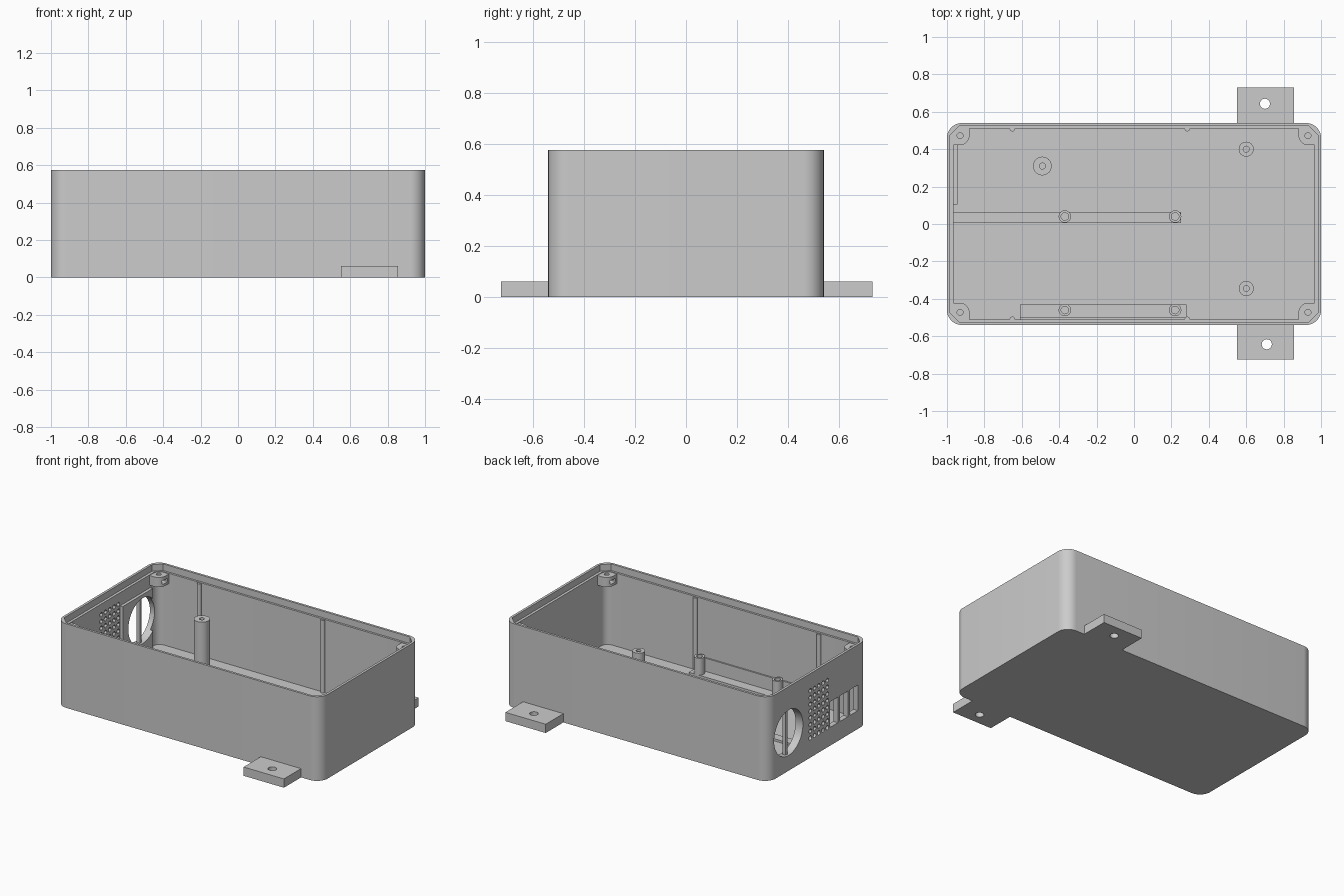
import bpy, bmesh, math
from mathutils import Matrix

if "Cube" in bpy.data.objects:
    bpy.data.objects.remove(bpy.data.objects["Cube"], do_unlink=True)

SHADE = (0.6, 0.6, 0.6, 1)
grey = bpy.data.materials.new("light_grey")
grey.use_nodes = True
grey.diffuse_color = SHADE
grey.node_tree.nodes["Principled BSDF"].inputs["Base Color"].default_value = SHADE

HX, HY, H = 1.0, 0.54, 0.575        # outer half sizes and height
IX, IY, FLOOR = 0.965, 0.51, 0.03   # cavity half sizes and floor
LIP = 0.53                          # bottom of the lid step


def finish(name, bm):
    bmesh.ops.recalc_face_normals(bm, faces=bm.faces)
    mesh = bpy.data.meshes.new(name)
    bm.to_mesh(mesh)
    bm.free()
    mesh.materials.append(grey)
    ob = bpy.data.objects.new(name, mesh)
    bpy.context.collection.objects.link(ob)
    return ob


def box(name, x0, x1, y0, y1, z0, z1):
    bm = bmesh.new()
    m = Matrix.Translation(((x0 + x1) / 2, (y0 + y1) / 2, (z0 + z1) / 2))
    bmesh.ops.create_cube(bm, size=1, matrix=m @ Matrix.Diagonal((x1 - x0, y1 - y0, z1 - z0, 1)))
    return finish(name, bm)


def add_rod(bm, centre, r, length, axis="Z", sides=32):
    m = Matrix.Translation(centre)
    if axis == "X":
        m = m @ Matrix.Rotation(math.pi / 2, 4, "Y")
    bmesh.ops.create_cone(bm, cap_ends=True, segments=sides, radius1=r, radius2=r, depth=length, matrix=m)


def rod(name, x, y, z0, z1, r, sides=32):
    bm = bmesh.new()
    add_rod(bm, (x, y, (z0 + z1) / 2), r, z1 - z0, sides=sides)
    return finish(name, bm)


def prism(name, points, z0, z1):
    bm = bmesh.new()
    low = [bm.verts.new((x, y, z0)) for x, y in points]
    high = [bm.verts.new((x, y, z1)) for x, y in points]
    bm.faces.new(low[::-1])
    bm.faces.new(high)
    for i in range(len(points)):
        bm.faces.new((low[i - 1], low[i], high[i], high[i - 1]))
    return finish(name, bm)


def rounded(hx, hy, r, steps):
    pts = []
    for q, (sx, sy) in enumerate([(1, 1), (-1, 1), (-1, -1), (1, -1)]):
        for i in range(steps + 1):
            a = (q + i / steps) * math.pi / 2
            pts.append((sx * (hx - r) + r * math.cos(a), sy * (hy - r) + r * math.sin(a)))
    return pts


def cut(ob, tool):
    mod = ob.modifiers.new("cut", "BOOLEAN")
    mod.operation, mod.object, mod.solver = "DIFFERENCE", tool, "EXACT"
    bpy.context.view_layer.update()
    graph = bpy.context.evaluated_depsgraph_get()
    mesh = bpy.data.meshes.new_from_object(ob.evaluated_get(graph))
    ob.modifiers.clear()
    ob.data = mesh
    bpy.data.objects.remove(tool, do_unlink=True)


# Case shell with a stepped rim
case = prism("case", rounded(HX, HY, 0.08, 10), 0, H)
cut(case, prism("cavity", rounded(IX, IY, 0.05, 6), FLOOR, H + 0.1))
cut(case, prism("lip_step", rounded(0.983, 0.524, 0.05, 1), LIP, H + 0.2))

# Thickened pad around the round opening
pad = box("opening_pad", -0.97, -0.945, 0.105, 0.43, 0.02, 0.44)

# Round opening through wall and pad
for part in (case, pad):
    bm = bmesh.new()
    add_rod(bm, (-1, 0.32, 0.26), 0.155, 0.2, "X", 48)
    cut(part, finish("round_opening", bm))

# Vent grid
bm = bmesh.new()
for col in range(5):
    for row in range(8):
        add_rod(bm, (-1, 0.085 - col * 0.046, 0.135 + row * 0.046), 0.015, 0.2, "X", 12)
cut(case, finish("vents", bm))

# Port windows
for i in range(3):
    y = -0.17 - i * 0.108
    cut(case, box("port", -1.1, -0.9, y - 0.043, y + 0.043, 0.125, 0.3))
box("round_opening_bar", -0.985, -0.96, 0.31, 0.33, 0.09, 0.43)

# Mounting tabs with screw holes
for name, x, s, end in (("back_tab", 0.7, 1, 0.73), ("front_tab", 0.71, -1, 0.725)):
    ys = sorted((s * 0.53, s * end))
    tab = box(name, 0.55, 0.855, *ys, 0, 0.06)
    cut(tab, rod("tab_hole", x, s * 0.643, -0.1, 0.2, 0.027))

# Corner screw bosses with a nut slot
for sx in (1, -1):
    for sy in (1, -1):
        cx, cy, r = 0.93, 0.472, 0.05
        wall_x, wall_y = IX + 0.004, IY + 0.004
        pts = [(wall_x, wall_y), (cx - r, wall_y)]
        pts += [(cx - r * math.cos(a), cy - r * math.sin(a))
                for a in (i * math.pi / 16 for i in range(9))]
        pts.append((wall_x, cy - r))
        boss = prism("corner_boss", [(sx * x, sy * y) for x, y in pts], 0.46, LIP - 0.004)
        cut(boss, rod("screw_hole", sx * cx, sy * cy, 0.4, 0.6, 0.016))
        xs = sorted((sx * 0.86, sx * 0.95))
        ys = sorted((sy * (cy - 0.025), sy * (cy + 0.025)))
        cut(boss, box("nut_slot", *xs, *ys, 0.478, 0.502))

# Slim ribs on the long walls
for x in (-0.65, 0.285):
    for s in (1, -1):
        rod("wall_rib", x, s * IY, 0.02, LIP - 0.004, 0.015, 16)

# Floor rails and the low plate on the front wall
box("middle_rail", -IX - 0.004, 0.25, 0.005, 0.065, 0.02, 0.045)
box("front_rail", -0.61, 0.28, -IY - 0.005, -0.43, 0.02, 0.045)
box("wall_plate", -0.61, 0.28, -IY - 0.005, -0.5, 0.02, 0.135)

# Hollow posts: name, x, y, radius, top, hole radius
posts = [("tall_post", -0.49, 0.31, 0.05, 0.4, 0.016),
         ("back_post", 0.6, 0.4, 0.04, 0.14, 0.016),
         ("front_post", 0.6, -0.345, 0.04, 0.14, 0.016)]
posts += [("board_standoff", x, y, 0.033, 0.16, 0.02) for x in (-0.37, 0.22) for y in (0.04, -0.46)]
for name, x, y, r, top, hole in posts:
    post = rod(name, x, y, 0.02, top, r)
    cut(post, rod("post_hole", x, y, 0.06, top + 0.1, hole, 20))

# Smooth the curved walls, keep edges crisp
bpy.ops.object.select_all(action="DESELECT")
for ob in bpy.context.collection.objects:
    if ob.type == "MESH" and grey.name in ob.data.materials:
        ob.select_set(True)
        bpy.context.view_layer.objects.active = ob
bpy.ops.object.shade_smooth_by_angle(angle=math.radians(30))
